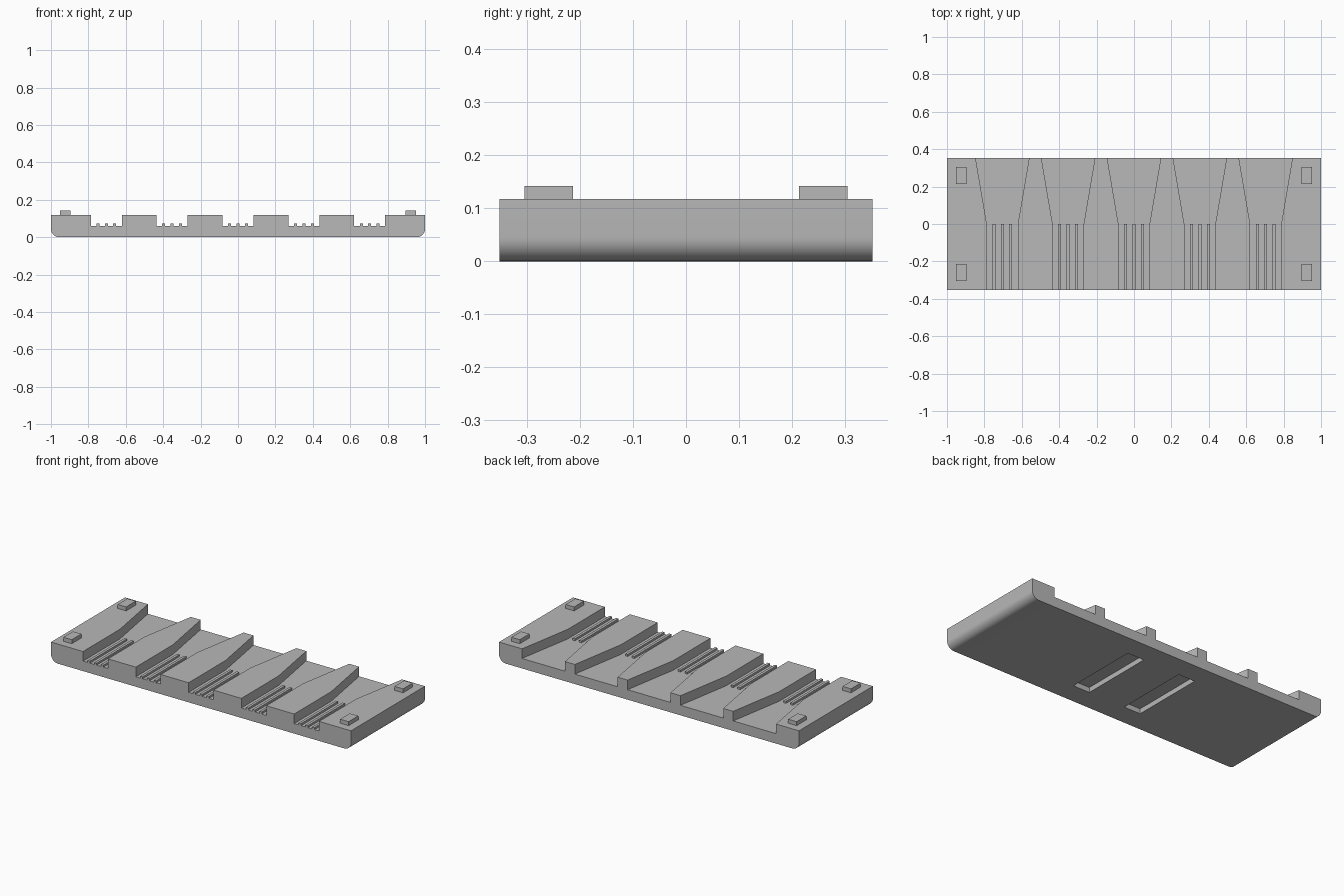
import bpy, bmesh, math

cube = bpy.data.objects.get("Cube")
if cube:
    bpy.data.objects.remove(cube, do_unlink=True)

HALF_X, HALF_Y = 1.0, 0.352
TOP, FLOOR = 0.118, 0.06
RADIUS = 0.045
PITCH = 0.352
CHANNELS = [i * PITCH for i in range(-2, 3)]
NARROW, WIDE = 0.083, 0.143

grey = bpy.data.materials.new("plain grey")
grey.use_nodes = True
color = (0.48, 0.48, 0.48, 1)
grey.diffuse_color = color
grey.node_tree.nodes["Principled BSDF"].inputs["Base Color"].default_value = color


def make(name, build):
    """Create a mesh object from a function that fills a bmesh."""
    bm = bmesh.new()
    build(bm)
    bmesh.ops.recalc_face_normals(bm, faces=bm.faces)
    mesh = bpy.data.meshes.new(name)
    bm.to_mesh(mesh)
    bm.free()
    mesh.materials.append(grey)
    obj = bpy.data.objects.new(name, mesh)
    bpy.context.collection.objects.link(obj)
    return obj


def prism(bm, points, offset):
    """Extrude a closed outline along an offset."""
    face = bm.faces.new([bm.verts.new(p) for p in points])
    new = bmesh.ops.extrude_face_region(bm, geom=[face])["geom"]
    verts = [v for v in new if isinstance(v, bmesh.types.BMVert)]
    bmesh.ops.translate(bm, verts=verts, vec=offset)


def box(bm, x0, x1, y0, y1, z0, z1):
    prism(bm, [(x0, y0, z0), (x1, y0, z0), (x1, y1, z0), (x0, y1, z0)], (0, 0, z1 - z0))


# Slab with rounded lower side edges
def slab(bm):
    def arc(side, start):
        cx = side * (HALF_X - RADIUS)
        return [(cx + RADIUS * math.cos(a), -HALF_Y, RADIUS + RADIUS * math.sin(a))
                for a in (math.radians(start + 90 * i / 10) for i in range(11))]
    outline = [(HALF_X, -HALF_Y, TOP), (-HALF_X, -HALF_Y, TOP)]
    prism(bm, outline + arc(-1, 180) + arc(1, 270), (0, 2 * HALF_Y, 0))


# Funnel channels, plus two slots underneath
def cuts(bm):
    reach = 0.05
    flare = WIDE + (WIDE - NARROW) * reach / HALF_Y
    front, back = -HALF_Y - reach, HALF_Y + reach
    for c in CHANNELS:
        half = [(NARROW, front), (NARROW, 0), (flare, back)]
        outline = half + [(-x, y) for x, y in reversed(half)]
        prism(bm, [(c + x, y, FLOOR) for x, y in outline], (0, 0, 0.2))
    for c in (-PITCH / 2, PITCH / 2):
        box(bm, c - 0.055, c + 0.055, -0.225, 0.225, -0.1, 0.03)


base = make("base_plate", slab)
cutter = make("channel_cutter", cuts)
cutter.hide_render = True
mod = base.modifiers.new("channels", "BOOLEAN")
mod.operation = "DIFFERENCE"
mod.solver = "EXACT"
mod.object = cutter
bpy.context.view_layer.objects.active = base
base.select_set(True)
bpy.ops.object.modifier_apply(modifier=mod.name)
bpy.data.objects.remove(cutter, do_unlink=True)
bpy.ops.object.shade_smooth_by_angle(angle=math.radians(30))


# Three grip ribs in the narrow part of each channel
def ribs(bm):
    for c in CHANNELS:
        for i in (-1, 0, 1):
            x = c + i * 0.045
            box(bm, x - 0.008, x + 0.008, -HALF_Y, 0, FLOOR - 0.002, 0.072)


make("channel_ribs", ribs)


# Locating pegs at the four corners
def pegs(bm):
    for sx in (-1, 1):
        for sy in (-1, 1):
            x, y = sx * 0.923, sy * 0.259
            box(bm, x - 0.028, x + 0.028, y - 0.046, y + 0.046, TOP - 0.002, 0.142)


make("corner_pegs", pegs)
